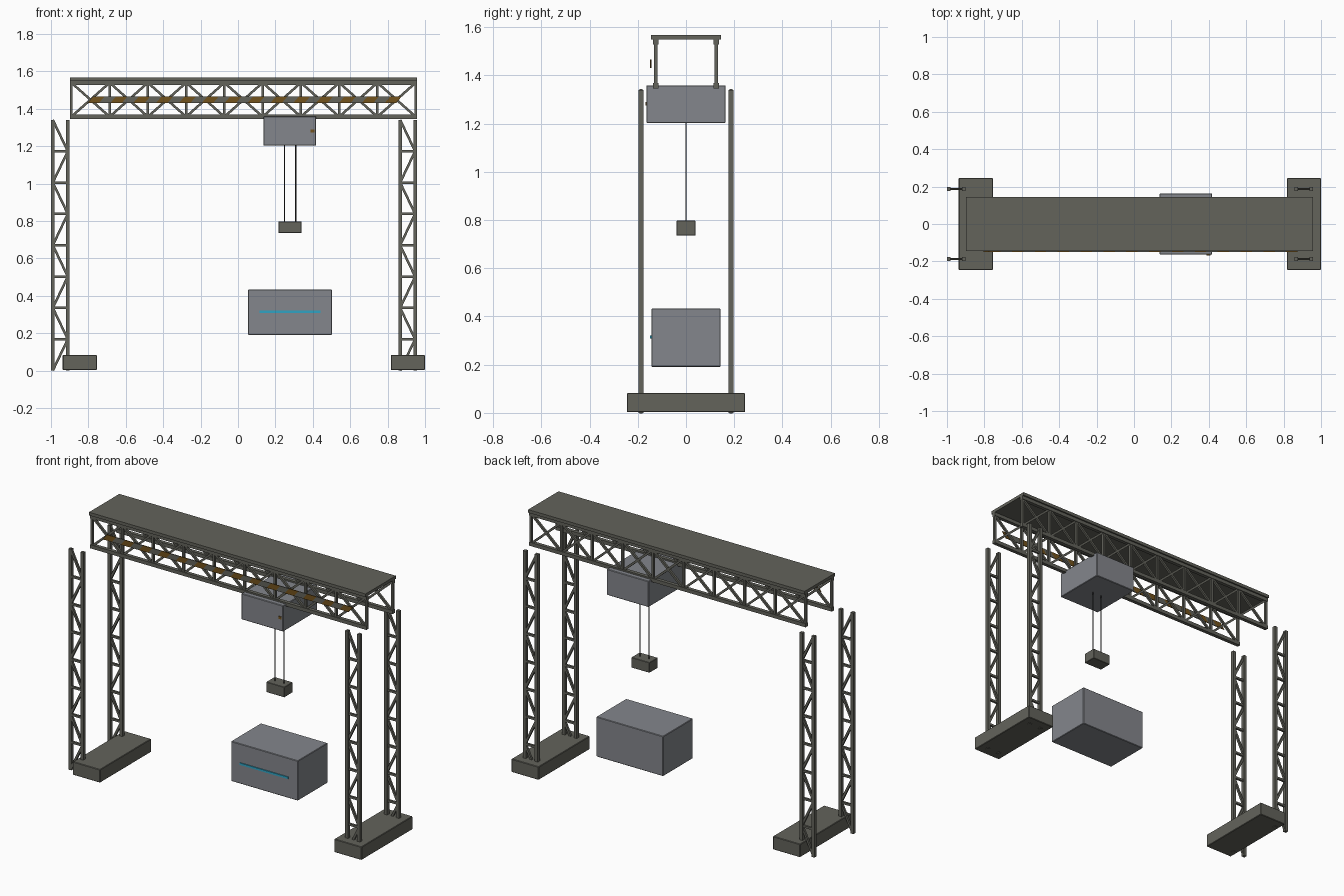
import bpy, bmesh, math
from mathutils import Vector, Matrix

if "Cube" in bpy.data.objects:
    bpy.data.objects.remove(bpy.data.objects["Cube"])


def material(name, r, g, b):
    m = bpy.data.materials.new(name)
    m.diffuse_color = (r, g, b, 1)
    m.use_nodes = True
    m.node_tree.nodes["Principled BSDF"].inputs["Base Color"].default_value = m.diffuse_color
    return m


STEEL = material("olive grey steel", 0.125, 0.125, 0.105)
PANEL = material("blue grey panel", 0.23, 0.24, 0.262)
AMBER = material("dark amber", 0.17, 0.085, 0.012)
CYAN = material("cyan glow", 0.03, 0.37, 0.55)
CABLE = material("dark cable", 0.03, 0.03, 0.03)


def finish(bm, name, *mats):
    bmesh.ops.recalc_face_normals(bm, faces=bm.faces)
    me = bpy.data.meshes.new(name)
    bm.to_mesh(me)
    bm.free()
    for m in mats:
        me.materials.append(m)
    ob = bpy.data.objects.new(name, me)
    bpy.context.collection.objects.link(ob)
    return ob


def add_box(bm, lo, hi):
    lo, hi = Vector(lo), Vector(hi)
    mat = Matrix.Translation((lo + hi) / 2) @ Matrix.Diagonal((*(hi - lo), 1))
    bmesh.ops.create_cube(bm, size=1, matrix=mat)


def box(name, mat, lo, hi, bevel=0.0):
    bm = bmesh.new()
    add_box(bm, lo, hi)
    ob = finish(bm, name, mat)
    if bevel:
        mod = ob.modifiers.new("edge bevel", 'BEVEL')
        mod.width, mod.segments = bevel, 1
    return ob


def add_bar(bm, a, b, w):
    """Square bar lying in an xz plane from a to b."""
    a, b = Vector(a), Vector(b)
    d = b - a
    rot = Matrix.Rotation(math.atan2(d.x, d.z), 4, 'Y')
    bmesh.ops.create_cube(bm, size=1, matrix=Matrix.Translation((a + b) / 2)
                          @ rot @ Matrix.Diagonal((w, w, d.length, 1)))


# Lattice legs: two posts, rungs and zigzag braces
def leg(name, x0, x1, y, h=1.34, bays=8, w=0.02):
    bm = bmesh.new()
    l, r = x0 + w / 2, x1 - w / 2
    for x in (l, r):
        add_bar(bm, (x, y, 0), (x, y, h), w)
    step = h / bays
    for k in range(bays):
        z0, z1 = k * step, (k + 1) * step
        a, b = (l, r) if k % 2 == 0 else (r, l)
        add_bar(bm, (a, y, z0), (b, y, z1), 0.013)
        if k:
            add_bar(bm, (l, y, z0), (r, y, z0), 0.013)
    finish(bm, name, STEEL)


for side, x0, x1 in (("left", -1.0, -0.9), ("right", 0.857, 0.957)):
    for end, y in (("front", -0.187), ("back", 0.187)):
        leg(f"{side}_{end}_leg", x0, x1, y)

# Feet
for side, x0 in (("left", -0.937), ("right", 0.817)):
    box(f"{side}_foot", STEEL, (x0, -0.245, 0.003), (x0 + 0.183, 0.245, 0.083), 0.003)

# Overhead beam: two cross-braced trusses under a deck plate
X0, X1, BAYS = -0.898, 0.957, 9
box("deck_plate", STEEL, (X0, -0.145, 1.549), (X1, 0.145, 1.568))
for end, y in (("front", -0.125), ("back", 0.125)):
    bm = bmesh.new()
    zb, zt = 1.357, 1.539
    for z in (zb, zt):
        add_bar(bm, (X0, y, z), (X1, y, z), 0.022)
    step = (X1 - X0 - 0.014) / BAYS
    for k in range(BAYS + 1):
        x = X0 + 0.007 + k * step
        add_bar(bm, (x, y, zb), (x, y, zt), 0.014)
        if k < BAYS:
            add_bar(bm, (x, y, zb), (x + step, y, zt), 0.013)
            add_bar(bm, (x, y, zt), (x + step, y, zb), 0.013)
    finish(bm, f"{end}_truss", STEEL)

# Hazard strip: slanted plates alternating in colour
bm = bmesh.new()
N, SX0, SX1, SLANT = 27, -0.805, 0.845, 0.03
w = (SX1 - SX0) / N
for k in range(N):
    x = SX0 + k * w
    outline = ((x, 1.43), (x + w, 1.43), (x + w + SLANT, 1.465), (x + SLANT, 1.465))
    front, back = ([bm.verts.new((px, y, pz)) for px, pz in outline]
                   for y in (-0.149, -0.144))
    faces = [bm.faces.new(front), bm.faces.new(back[::-1])]
    for i in range(4):
        j = (i + 1) % 4
        faces.append(bm.faces.new((front[i], back[i], back[j], front[j])))
    for f in faces:
        f.material_index = k % 2
finish(bm, "hazard_strip", AMBER, STEEL)

# Trolley with marker lamp
box("trolley", PANEL, (0.137, -0.164, 1.202), (0.418, 0.164, 1.359), 0.003)
box("trolley_lamp", AMBER, (0.388, -0.168, 1.274), (0.408, -0.163, 1.29))

# Hoist cables and lifting block
for i, x in enumerate((0.248, 0.309)):
    bm = bmesh.new()
    bmesh.ops.create_cone(bm, cap_ends=True, segments=8, radius1=0.003, radius2=0.003,
                          depth=0.42, matrix=Matrix.Translation((x, 0, 1.0)))
    finish(bm, f"hoist_cable_{i + 1}", CABLE)
box("lifting_block", STEEL, (0.217, -0.04, 0.735), (0.339, 0.04, 0.797), 0.002)

# Hanging cargo with light strip
box("cargo_box", PANEL, (0.053, -0.143, 0.191), (0.502, 0.143, 0.433), 0.003)
box("cargo_light_strip", CYAN, (0.115, -0.149, 0.308), (0.44, -0.142, 0.32))
